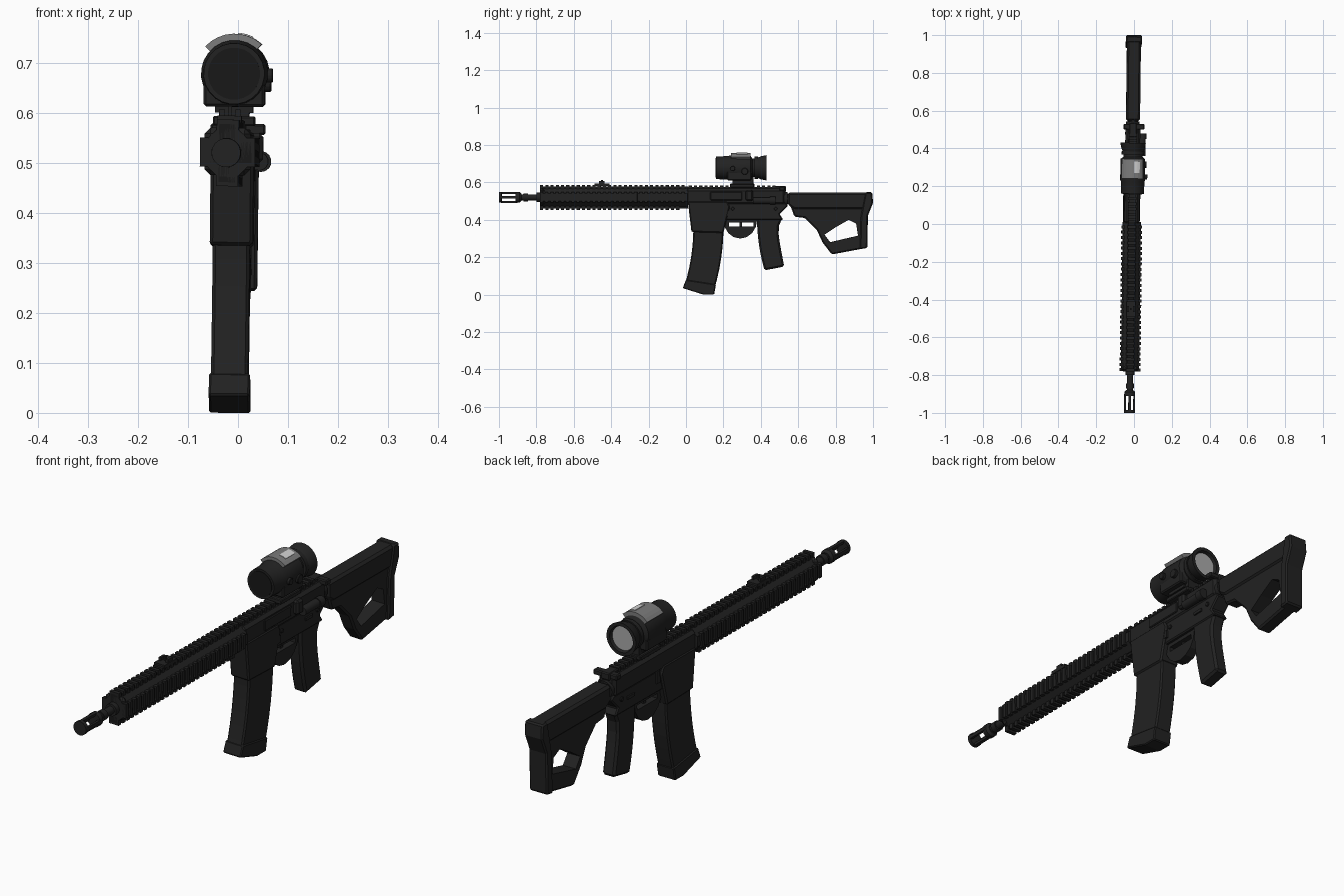
import bpy, bmesh
from math import sin, cos, radians, tau, pi
from mathutils import Matrix

cube = bpy.data.objects.get("Cube")
if cube:
    bpy.data.objects.remove(cube)


def material(name, value):
    mat = bpy.data.materials.new(name)
    mat.use_nodes = True
    colour = (value, value, value, 1)
    mat.diffuse_color = colour
    shader = next(node for node in mat.node_tree.nodes if node.type == 'BSDF_PRINCIPLED')
    shader.inputs["Base Color"].default_value = colour
    return mat


BLACK = material("matte black", .016)
DARK = material("deep black", .009)
GREY = material("panel grey", .2)
LENS = material("lens grey", .4)
WHITE = material("label white", .65)

# Shared layout: bore line, optic axis, rib spacing and guard length
BORE = .52
OPTIC = .678
PITCH = .028
GUARD_FRONT, GUARD_REAR = -.78, .01
RIBS = int((GUARD_REAR - GUARD_FRONT) / PITCH)
# The whole assembly sits a touch off square
LEAN = (Matrix.Translation((-.018, 0, 0)) @ Matrix.Rotation(-.012, 4, 'Z')
        @ Matrix.Rotation(.012, 4, 'Y'))


def loft(name, rings, mat=BLACK, bevel=0, smooth=False):
    """Skin a row of matching rings and cap both ends."""
    bm = bmesh.new()
    loops = [[bm.verts.new(point) for point in ring] for ring in rings]
    for near, far in zip(loops, loops[1:]):
        for i in range(len(near)):
            bm.faces.new((near[i - 1], near[i], far[i], far[i - 1]))
    bm.faces.new(loops[0])
    bm.faces.new(loops[-1])
    bmesh.ops.recalc_face_normals(bm, faces=bm.faces)
    mesh = bpy.data.meshes.new(name)
    bm.to_mesh(mesh)
    bm.free()
    mesh.materials.append(mat)
    if smooth:
        mesh.shade_smooth()
        mesh.set_sharp_from_angle(angle=radians(30))
    part = bpy.data.objects.new(name, mesh)
    bpy.context.collection.objects.link(part)
    part.matrix_world = LEAN
    if bevel:
        chamfer = part.modifiers.new("chamfer", 'BEVEL')
        chamfer.width, chamfer.segments = bevel, 1
    return part


def slab(name, outline, half, x=0, **options):
    """Side outline of (y, z) points with thickness across x."""
    return loft(name, [[(x + side * half, y, z) for y, z in outline] for side in (-1, 1)], **options)


def box(name, half, ys, zs, **options):
    (front, rear), (low, high) = ys, zs
    return slab(name, [(front, low), (rear, low), (rear, high), (front, high)], half, **options)


def turned(name, steps, z=BORE, x=0, sides=24, **options):
    """Round part along y from (y, radius) steps."""
    angles = [(i + .5) * tau / sides for i in range(sides)]
    rings = [[(x + r * cos(a), y, z + r * sin(a)) for a in angles] for y, r in steps]
    return loft(name, rings, smooth=sides > 8, **options)


def rod(name, front, rear, radius, **options):
    return turned(name, [(front, radius), (rear, radius)], **options)


def knob(name, y, z, x, radius, half):
    """Round part along x."""
    outline = [(y + radius * cos(i * tau / 16), z + radius * sin(i * tau / 16)) for i in range(16)]
    return slab(name, outline, half, x=x, bevel=.002)


def arc_plate(name, inner, outer, start, end, ys, mat):
    """Curved plate wrapped round the optic axis."""
    angles = [radians(start + (end - start) * i / 8) for i in range(9)]
    rim = [(outer, a) for a in angles] + [(inner, a) for a in reversed(angles)]
    return loft(name, [[(r * cos(a), y, OPTIC + r * sin(a)) for r, a in rim] for y in ys], mat=mat)


def repeat(part, count):
    array = part.modifiers.new("ribs", 'ARRAY')
    array.use_relative_offset, array.use_constant_offset = False, True
    array.constant_offset_displace = (0, PITCH, 0)
    array.count = count


def mirror(part):
    part.modifiers.new("mirror", 'MIRROR')
    return part


def cut(part, cutter):
    hole = part.modifiers.new("opening", 'BOOLEAN')
    hole.operation, hole.object = 'DIFFERENCE', cutter
    cutter.hide_render = True
    cutter.hide_viewport = True


# Muzzle device: four bars between a nose ring and a collar
RING = .029
rod("muzzle_nose", -1, -.985, RING)
turned("muzzle_collar", [(-.91, RING), (-.89, RING), (-.88, .02)])
bar = (-.99, -.9)
mirror(box("muzzle_side_bars", .005, bar, (BORE - .007, BORE + .007), x=RING - .005))
for name, level in (("muzzle_top_bar", BORE + RING), ("muzzle_low_bar", BORE - RING + .01)):
    box(name, .007, bar, (level - .01, level))
rod("barrel", -.91, GUARD_FRONT, .016)
rod("gas_collar", -.87, -.845, .021)
rod("barrel_nut", -.8, -.7, .025)

# Handguard: eight-sided tube with ribbed rails on four sides
guard = (GUARD_FRONT, GUARD_REAR)
rod("handguard", *guard, .052, sides=8)
box("handguard_end_cap", .046, (GUARD_FRONT, -.755), (.475, .57), bevel=.012)
box("rail_spine", .017, guard, (.461, .577), mat=DARK)
box("side_rail_bed", .048, guard, (.5, .542), mat=DARK)
rib = (GUARD_FRONT, GUARD_FRONT + .016)
repeat(box("top_rail_ribs", .022, rib, (.56, .586)), RIBS)
repeat(box("lower_rail_ribs", .022, rib, (.453, .48)), RIBS - 1)
repeat(mirror(box("side_rail_ribs", .008, rib, (.492, .55), x=.047)), RIBS)
# Low folding sight on the top rail
box("front_sight_base", .024, (-.49, -.41), (.58, .594))
mirror(box("front_sight_ears", .005, (-.465, -.435), (.59, .607), x=.016))
box("front_sight_post", .004, (-.455, -.445), (.59, .613))

# Upper receiver
box("upper_receiver", .039, (0, .53), (.48, .567), bevel=.012)
box("receiver_rail", .018, (GUARD_REAR, .5), (.56, .575))
repeat(box("receiver_rail_ribs", .022, (.015, .031), (.56, .584)), 17)
box("ejection_cover", .004, (.13, .3), (.505, .55), x=.04, bevel=.003)
box("case_deflector", .014, (.32, .36), (.5, .56), x=.044, bevel=.008)
rod("forward_assist", .36, .45, .018, z=.503, x=.05, sides=14)
rod("forward_assist_cap", .45, .48, .021, z=.503, x=.052, sides=14)
box("charging_handle", .02, (.46, .535), (.55, .58), bevel=.004)
box("charging_latch", .055, (.5, .53), (.556, .578), x=.005, bevel=.004)

# Lower receiver, magazine well and trigger
slab("lower_receiver", [(.02, .49), (.02, .44), (.2, .4), (.52, .4), (.5, .43), (.545, .475), (.53, .49)],
     .034, bevel=.005)
slab("magazine_well", [(.01, .5), (.03, .335), (.2, .33), (.235, .47), (.22, .5)], .043, bevel=.006)
arch = [pi + pi * i / 8 for i in range(9)]
trigger_guard = slab("trigger_guard", [(.29 + .09 * cos(a), .4 + .1 * sin(a)) for a in arch], .02)
cut(trigger_guard, box("trigger_opening", .1, (.23, .36), (.365, .385)))
box("trigger", .006, (.285, .3), (.35, .41))
for name, y in (("front_pin", .25), ("rear_pin", .48)):
    mirror(knob(name, y, .46, .035, .009, .005))
mirror(box("selector", .004, (.4, .445), (.445, .457), x=.036))
box("magazine_button", .004, (.215, .235), (.42, .45), x=.038)
box("bolt_catch", .004, (.24, .26), (.44, .49), x=-.037)

# Curved magazine with a flared foot
steps = [i / 6 for i in range(7)]
front = [(.04 - .05 * t * t, .36 - .32 * t) for t in steps]
rear = [(.2 - .05 * t * t, .36 - .335 * t) for t in steps]
slab("magazine", front + rear[::-1], .037, bevel=.006)
slab("magazine_foot", [(0, .08), (-.017, .035), (.095, 0), (.15, 0), (.16, .055)], .041, bevel=.004)

# Grip, swept back, with a tang at the top
front = [(.38 + .04 * t * t, .41 - .28 * t) for t in steps]
rear = [(.475 + .05 * t + .04 * (1 - t) ** 6, .41 - .26 * t) for t in steps]
slab("grip", front + rear[::-1], .029, bevel=.009)

# Stock: tube, skeleton body, cheek piece and butt pad
rod("buffer_tube", .5, .7, .028, z=.512)
rod("castle_nut", .525, .543, .036, z=.512)
stock = slab("stock_body", [(.55, .5), (.58, .417), (.635, .41), (.7, .345), (.73, .28), (.78, .215),
                            (.967, .25), (.97, .43), (.99, .5)], .03, bevel=.007)
cut(stock, slab("stock_opening", [(.74, .32), (.77, .28), (.92, .315), (.91, .38), (.87, .4), (.8, .36)], .1))
slab("stock_cheek", [(.545, .545), (.545, .48), (.58, .455), (.98, .455), (.98, .545)], .037, bevel=.01)
slab("butt_pad", [(.96, .547), (.995, .547), (1, .49), (.972, .42), (.97, .25), (.93, .243), (.935, .42)],
     .042, bevel=.006)

# Optic: mount, housing, eyepiece, lenses and top panel
box("mount_clamp", .042, (.235, .365), (.574, .593), bevel=.003)
box("mount_riser", .03, (.25, .36), (.59, .63))
box("mount_plate", .038, (.25, .34), (.6, .612))
box("optic_base", .061, (.22, .35), (.612, .66), bevel=.005)
turned("optic_body", [(.16, .061), (.225, .063), (.235, .067), (.345, .065), (.355, .05), (.4, .048)], z=OPTIC)
rod("eyepiece_ring", .367, .385, .06, z=OPTIC)
turned("eyepiece", [(.385, .055), (.4, .062), (.43, .068), (.43, .054), (.415, .05)], z=OPTIC)
rod("front_lens", .158, .165, .052, z=OPTIC, mat=DARK)
rod("rear_lens", .41, .419, .049, z=OPTIC, mat=LENS)
arc_plate("optic_top_panel", .06, .08, 48, 138, (.24, .345), GREY)
arc_plate("optic_label", .078, .082, 64, 86, (.27, .33), WHITE)
knob("side_knob", .25, .675, .068, .014, .009)
knob("side_cap", .315, .66, .064, .018, .009)
